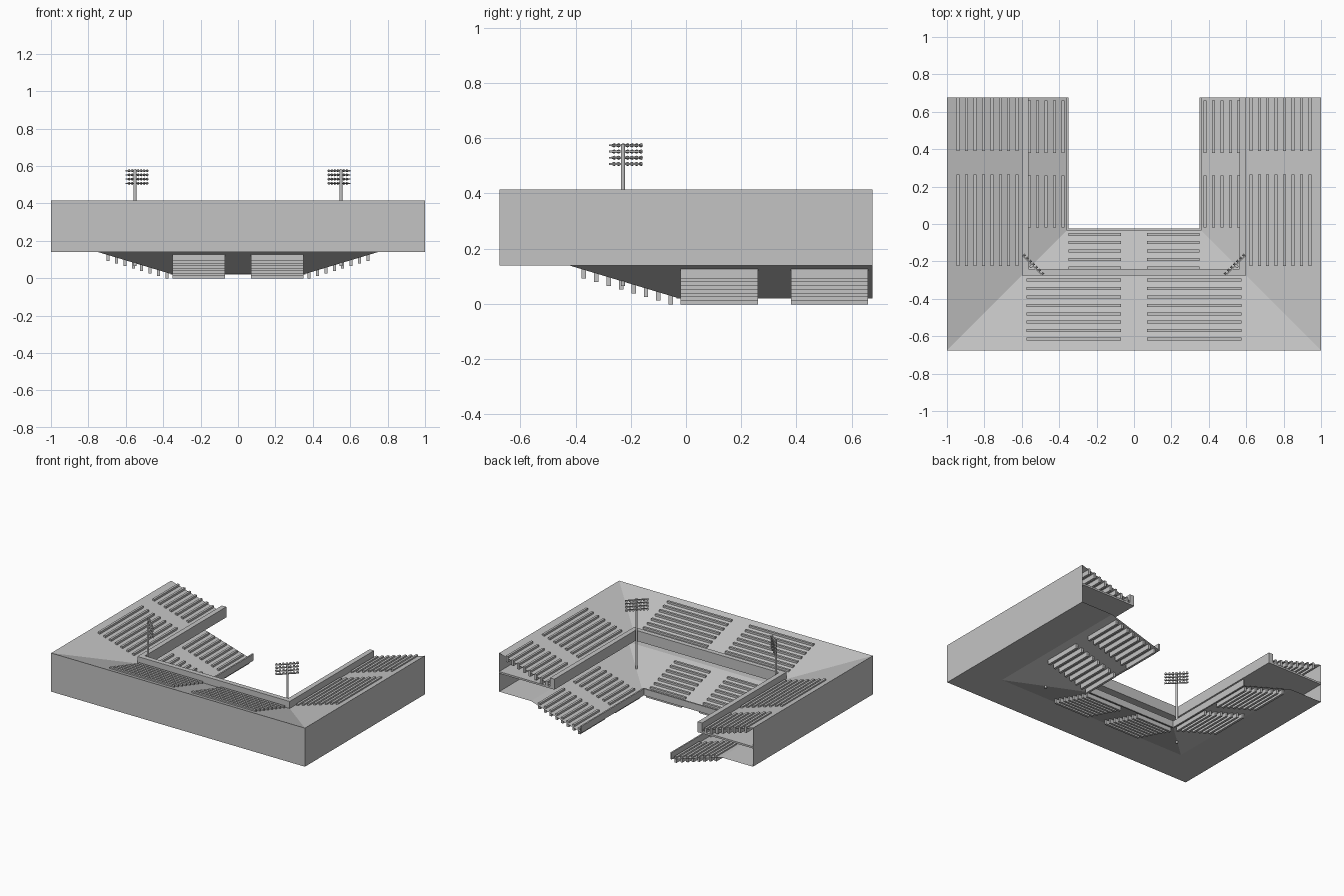
import bpy, bmesh, math
from mathutils import Matrix, Vector

cube = bpy.data.objects.get("Cube")
if cube:
    bpy.data.objects.remove(cube, do_unlink=True)

concrete = bpy.data.materials.new("concrete_grey")
concrete.use_nodes = True
GREY = (0.55, 0.55, 0.55, 1)
concrete.diffuse_color = GREY
concrete.node_tree.nodes["Principled BSDF"].inputs["Base Color"].default_value = GREY

HALF_X, HALF_Y = 1.0, 0.675
SLOPE = 0.3


def finish(name, bm):
    bmesh.ops.recalc_face_normals(bm, faces=bm.faces)
    mesh = bpy.data.meshes.new(name)
    bm.to_mesh(mesh)
    bm.free()
    mesh.materials.append(concrete)
    obj = bpy.data.objects.new(name, mesh)
    bpy.context.collection.objects.link(obj)
    return obj


def sweep(name, profile, closed=False):
    """Sweep (inset, height) points round the mitred U-shaped plan."""
    bm = bmesh.new()
    rows = []
    for d, z in profile:
        x, y = HALF_X - d, d - HALF_Y
        plan = [(-x, HALF_Y), (-x, y), (x, y), (x, HALF_Y)]
        rows.append([bm.verts.new((px, py, z)) for px, py in plan])
    pairs = list(zip(rows, rows[1:]))
    if closed:
        pairs.append((rows[-1], rows[0]))
        bm.faces.new([r[0] for r in rows])
        bm.faces.new([r[-1] for r in rows])
    for a, b in pairs:
        for i in range(3):
            bm.faces.new((a[i], a[i + 1], b[i + 1], b[i]))
    return finish(name, bm)


def rect(d0, d1, z0, z1):
    return [(d0, z0), (d1, z0), (d1, z1), (d0, z1)]


def add_box(bm, lo, hi):
    lo, hi = Vector(lo), Vector(hi)
    size = hi - lo
    m = Matrix.Translation((lo + hi) / 2) @ Matrix.Diagonal((*size, 1))
    bmesh.ops.create_cube(bm, size=1, matrix=m)


# Shell: outer wall, sloping decks, floors and parapets
sweep("outer_wall", [(0, 0.14), (0, 0.415)])
sweep("upper_deck", [(0, 0.415), (0.4, 0.295)])
sweep("lower_deck", [(0, 0.14), (0.25, 0.14), (0.65, 0.02)])
sweep("upper_floor", rect(0, 0.4, 0.27, 0.283), True)
sweep("upper_parapet", rect(0.4, 0.435, 0.27, 0.345), True)
sweep("lower_parapet", rect(0.64, 0.65, 0.02, 0.068), True)


# Seating: rows of bench slats standing through the sloping decks
def benches(name, first, edge, edge_z, front_span, leg_spans):
    bm = bmesh.new()
    w = 0.008
    for row in range(8):
        d = first + row * 0.045
        z = edge_z + (edge - d) * SLOPE
        z0, z1 = z - 0.031, z + 0.012
        y = d - HALF_Y
        for side in (-1, 1):
            a, b = sorted(side * v for v in front_span)
            add_box(bm, (a, y - w, z0), (b, y + w, z1))
            x = side * (HALF_X - d)
            for y0, y1 in leg_spans:
                add_box(bm, (x - w, y0, z0), (x + w, y1, z1))
    finish(name, bm)


benches("upper_seats", 0.06, 0.4, 0.295, (0.07, 0.575), [(-0.225, 0.265), (0.39, 0.675)])
benches("lower_seats", 0.305, 0.65, 0.02, (0.07, 0.35), [(-0.02, 0.26), (0.38, 0.66)])


# Floodlights: pole, four crossbars and rows of lamps facing the pitch
def floodlight(name, side):
    bm = bmesh.new()
    bottom, top = 0.065, 0.58
    bmesh.ops.create_cone(bm, cap_ends=True, segments=12, radius1=0.008, radius2=0.008,
                          depth=top - bottom,
                          matrix=Matrix.Translation((0, 0, (top + bottom) / 2)))
    for row in range(4):
        z = 0.507 + row * 0.0225
        add_box(bm, (-0.077, 0.006, z - 0.003), (0.077, 0.013, z + 0.003))
        for i in range(7):
            x = (i - 3) * 0.023
            m = Matrix.Translation((x, 0.018, z)) @ Matrix.Rotation(-math.pi / 2, 4, 'X')
            bmesh.ops.create_cone(bm, cap_ends=True, segments=8, radius1=0.004,
                                  radius2=0.008, depth=0.012, matrix=m)
    obj = finish(name, bm)
    obj.location = (side * 0.55, -0.228, 0)
    obj.rotation_euler.z = side * math.pi / 4


floodlight("left_floodlight", 1)
floodlight("right_floodlight", -1)
